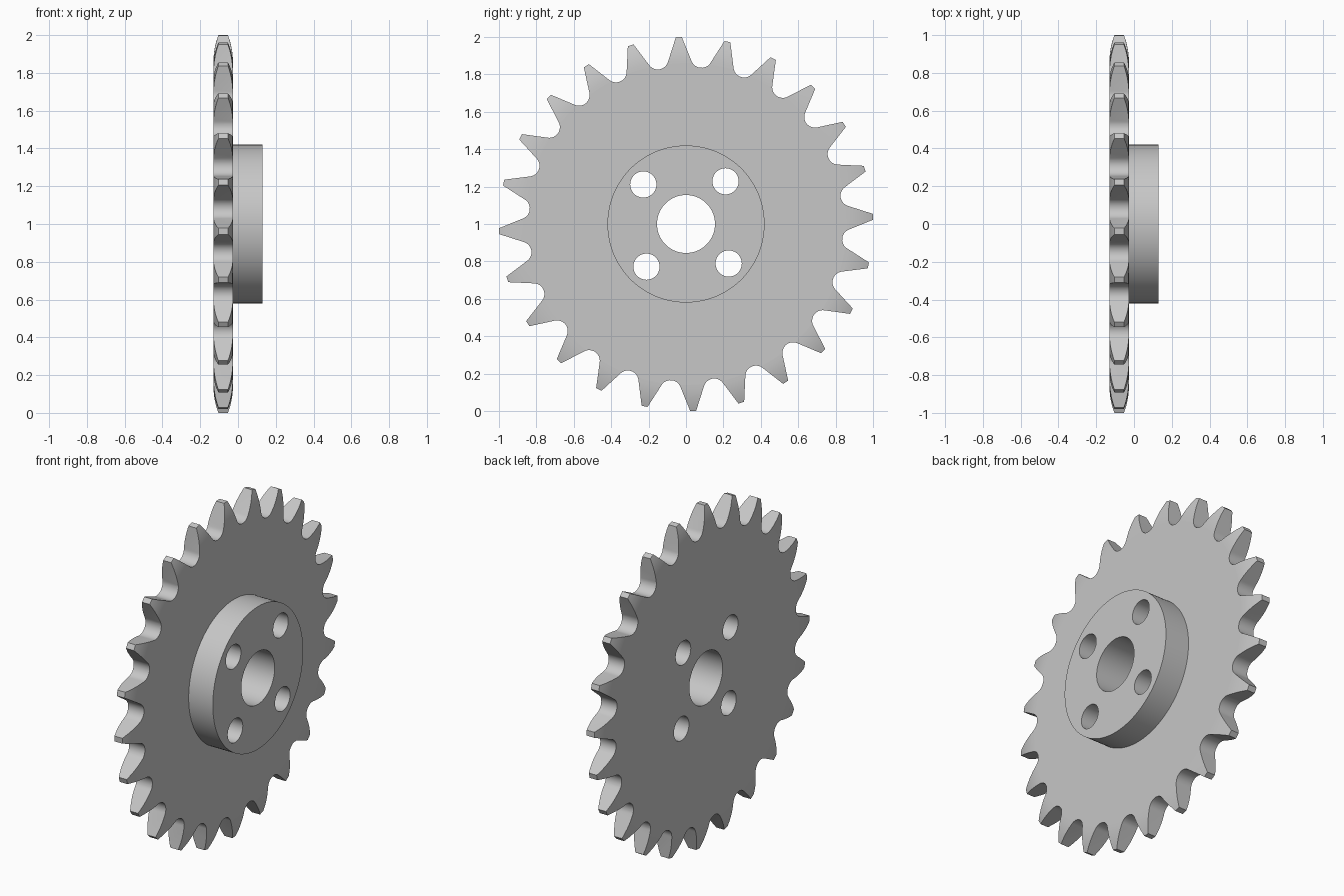
import bpy, bmesh
from math import sin, cos, pi, radians
from mathutils import Matrix, Vector

TEETH = 24
TURN = radians(2.2)            # rotation of the whole tooth and bolt pattern
BACK, FACE, HUB_END = -0.13, -0.027, 0.13
TIP_R, SEAT_R, ROLLER = 1.0, 0.896, 0.057
TIP_HALF = 0.016               # half width of a tooth tip
AXIS = Vector((0, 0, 1))       # the axle runs along x through this point

cube = bpy.data.objects.get("Cube")
if cube:
    bpy.data.objects.remove(cube)

steel = bpy.data.materials.new("plain grey steel")
steel.use_nodes = True
grey = (0.57, 0.57, 0.57, 1)
steel.diffuse_color = grey
steel.node_tree.nodes["Principled BSDF"].inputs["Base Color"].default_value = grey


def make_object(name, bm):
    bmesh.ops.recalc_face_normals(bm, faces=bm.faces)
    mesh = bpy.data.meshes.new(name)
    bm.to_mesh(mesh)
    bm.free()
    mesh.materials.append(steel)
    obj = bpy.data.objects.new(name, mesh)
    obj.location = AXIS
    bpy.context.collection.objects.link(obj)
    return obj


def cylinder(name, radius, x0, x1, y=0, z=0, sides=96):
    bm = bmesh.new()
    place = Matrix.Translation(((x0 + x1) / 2, y, z)) @ Matrix.Rotation(pi / 2, 4, 'Y')
    bmesh.ops.create_cone(bm, cap_ends=True, segments=sides, radius1=radius,
                          radius2=radius, depth=x1 - x0, matrix=place)
    return make_object(name, bm)


def combine(obj, other, operation):
    mod = obj.modifiers.new(operation.lower(), 'BOOLEAN')
    mod.operation, mod.object, mod.solver = operation, other, 'EXACT'
    bpy.context.view_layer.objects.active = obj
    bpy.ops.object.modifier_apply(modifier=mod.name)
    bpy.data.objects.remove(other)


# Toothed outline: round roller seats joined by straight flanks
def tooth_outline():
    points = []
    half_pitch = pi / TEETH
    spread = radians(28)       # slope of the flanks inside a gap
    for i in range(TEETH):
        tooth = TURN + 2 * half_pitch * i
        gap = tooth + half_pitch
        for side in (-1, 1):
            a = tooth + side * TIP_HALF / TIP_R
            points.append((TIP_R * cos(a), TIP_R * sin(a)))
        steps = 12
        for k in range(steps + 1):
            a = -(pi / 2 - spread) + (pi - 2 * spread) * k / steps
            out, across = SEAT_R - ROLLER * cos(a), ROLLER * sin(a)
            points.append((out * cos(gap) - across * sin(gap),
                           out * sin(gap) + across * cos(gap)))
    return points


bm = bmesh.new()
outline = bm.faces.new([bm.verts.new((-0.3, y, z)) for y, z in tooth_outline()])
grown = bmesh.ops.extrude_face_region(bm, geom=[outline])["geom"]
bmesh.ops.translate(bm, vec=(0.5, 0, 0),
                    verts=[v for v in grown if isinstance(v, bmesh.types.BMVert)])
toothed_prism = make_object("toothed_prism", bm)

# Turned blank: flat disc whose rim curves inward on both sides
bm = bmesh.new()
start, rim, steps = 0.86, 1.03, 8
half = []
for k in range(steps + 1):
    r = start + (rim - start) * k / steps
    half.append((0.026 * ((r - start) / (TIP_R - start)) ** 2, r))
profile = [(BACK + d, r) for d, r in half] + [(FACE - d, r) for d, r in reversed(half)]
verts = [bm.verts.new((x, 0, r)) for x, r in profile]
edges = [bm.edges.new(pair) for pair in zip(verts, verts[1:])]
bmesh.ops.spin(bm, geom=verts + edges, axis=(1, 0, 0), cent=(0, 0, 0),
               angle=2 * pi, steps=192)
bmesh.ops.remove_doubles(bm, verts=bm.verts, dist=1e-4)
bmesh.ops.holes_fill(bm, edges=[e for e in bm.edges if e.is_boundary], sides=0)
sprocket = make_object("sprocket_wheel", bm)
combine(sprocket, toothed_prism, 'INTERSECT')

# Hub on one side of the wheel
combine(sprocket, cylinder("hub", 0.42, -0.08, HUB_END, sides=128), 'UNION')

# Axle bore and four bolt holes
combine(sprocket, cylinder("axle_bore", 0.155, -0.3, 0.3), 'DIFFERENCE')
for i in range(4):
    a = TURN + pi / 4 + i * pi / 2
    bolt = cylinder("bolt_hole", 0.07, -0.3, 0.3, 0.311 * cos(a), 0.311 * sin(a), 64)
    combine(sprocket, bolt, 'DIFFERENCE')

# Smooth round walls, flat side faces
bpy.ops.object.select_all(action='DESELECT')
sprocket.select_set(True)
bpy.context.view_layer.objects.active = sprocket
bpy.ops.object.shade_smooth_by_angle(angle=radians(25))
for face in sprocket.data.polygons:
    if abs(face.normal.x) > 0.9999:
        face.use_smooth = False
